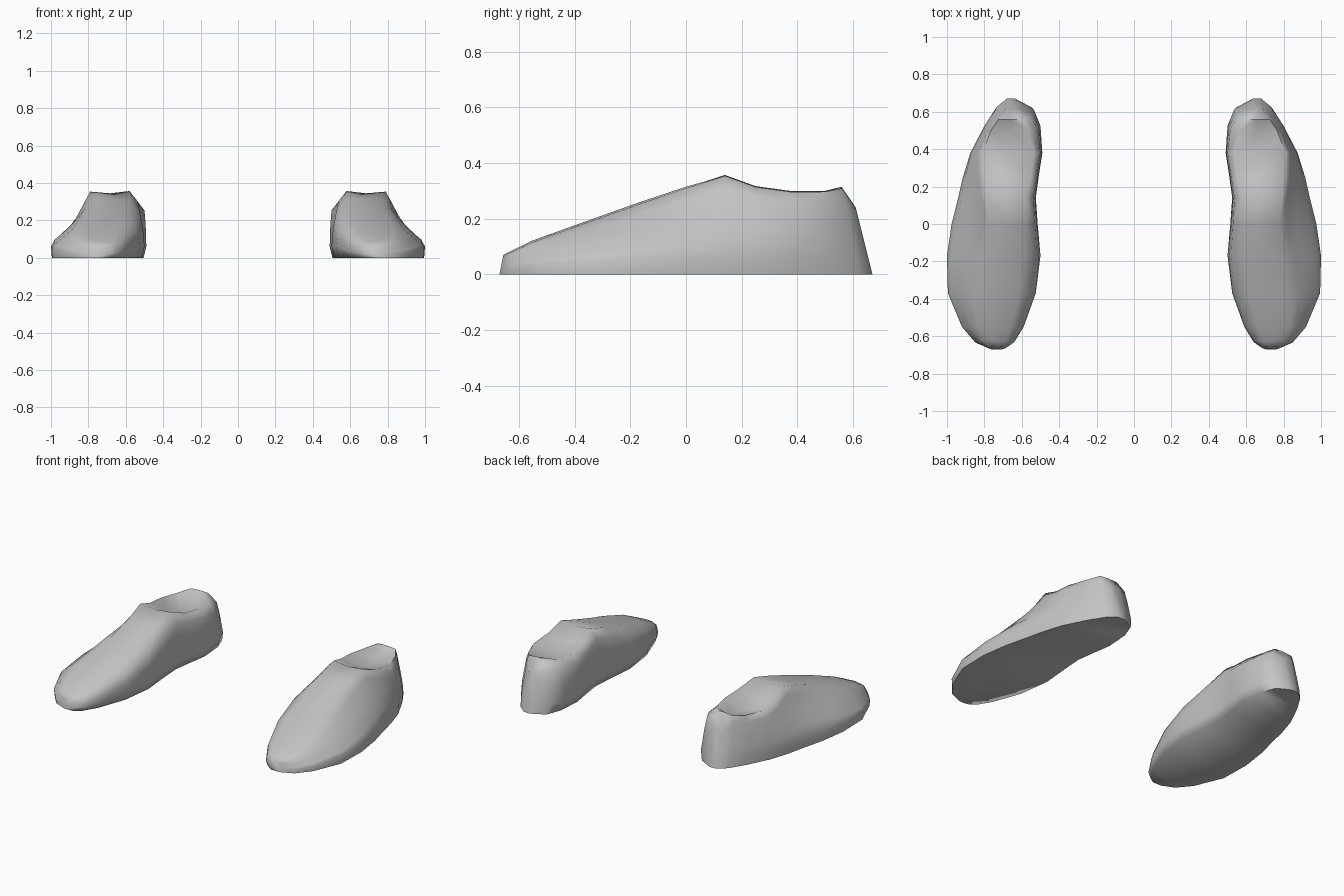
import bpy, bmesh, math

if "Cube" in bpy.data.objects:
    bpy.data.objects.remove(bpy.data.objects["Cube"], do_unlink=True)

grey = bpy.data.materials.new("plain grey")
grey.use_nodes = True
colour = (0.55, 0.55, 0.55, 1)
grey.diffuse_color = colour
grey.node_tree.nodes["Principled BSDF"].inputs["Base Color"].default_value = colour

# Cross-sections from toe to heel:
# y, backward lean, inner x, outer x, height, inner top x, outer top x, dip of the top, waist
STATIONS = [
    (-0.67, -0.20, 0.69, 0.77, 0.07, 0.70, 0.77, 0.00, 0.0),
    (-0.635, -0.12, 0.64, 0.85, 0.086, 0.68, 0.81, 0.0, 0.0),
    (-0.55, 0, 0.59, 0.92, 0.122, 0.66, 0.83, 0.0, 0.0),
    (-0.37, 0, 0.525, 0.995, 0.187, 0.61, 0.82, 0.0, 0.1),
    (-0.17, 0, 0.50, 1.00, 0.258, 0.59, 0.79, 0.0, 0.3),
    (0.00, 0, 0.515, 0.975, 0.315, 0.58, 0.78, 0.0, 0.5),
    (0.14, 0, 0.525, 0.94, 0.36, 0.58, 0.79, 0.015, 0.55),
    (0.25, 0, 0.51, 0.915, 0.32, 0.55, 0.80, 0.035, 0.3),
    (0.38, 0, 0.49, 0.875, 0.302, 0.535, 0.81, 0.04, 0.0),
    (0.53, 0.10, 0.50, 0.80, 0.303, 0.565, 0.765, 0.025, 0.0),
    (0.625, 0.21, 0.535, 0.74, 0.315, 0.60, 0.725, 0.00, 0.0),
    (0.67, 0.25, 0.62, 0.685, 0.24, 0.63, 0.69, 0.00, 0.0),
]


def section(y, lean, xi, xo, h, ti, to, dip, waist):
    """Arched outline from the inner sole edge over the top to the outer sole edge."""
    low = min(0.06, 0.3 * h)
    inner = lambda t: xi + (ti - xi) * t
    outer = lambda t: xo + (to - xo) * (t + waist * 0.4 * math.sin(math.pi * t))
    pts = [(inner(0.0) + 0.015, 0), (inner(0), low), (inner(0.08), 0.58 * h),
           (inner(0.22), 0.84 * h), (ti, h - 0.003), ((ti + to) / 2, h - dip),
           (to, h - 0.006), (outer(0.62), 0.85 * h), (outer(0.32), 0.60 * h),
           (outer(0.07), 0.38 * h), (xo, low), (xo - 0.005, 0)]
    return [(x, y - lean * z, z) for x, z in pts]


def shoe(name, side):
    bm = bmesh.new()
    rings = [[bm.verts.new((side * x, y, z)) for x, y, z in section(*s)] for s in STATIONS]
    n = len(rings[0])
    # skin between neighbouring sections, including the flat sole
    for a, b in zip(rings, rings[1:]):
        for i in range(n):
            j = (i + 1) % n
            bm.faces.new((a[i], a[j], b[j], b[i]))
    # toe and heel ends
    bm.faces.new(rings[0])
    bm.faces.new(rings[-1])
    bmesh.ops.recalc_face_normals(bm, faces=bm.faces)
    mesh = bpy.data.meshes.new(name)
    bm.to_mesh(mesh)
    bm.free()
    mesh.materials.append(grey)
    obj = bpy.data.objects.new(name, mesh)
    bpy.context.collection.objects.link(obj)
    # smooth upper, crisp sole edge
    bpy.ops.object.select_all(action='DESELECT')
    obj.select_set(True)
    bpy.context.view_layer.objects.active = obj
    bpy.ops.object.shade_smooth_by_angle(angle=math.radians(78))


shoe("left_shoe", 1)
shoe("right_shoe", -1)
